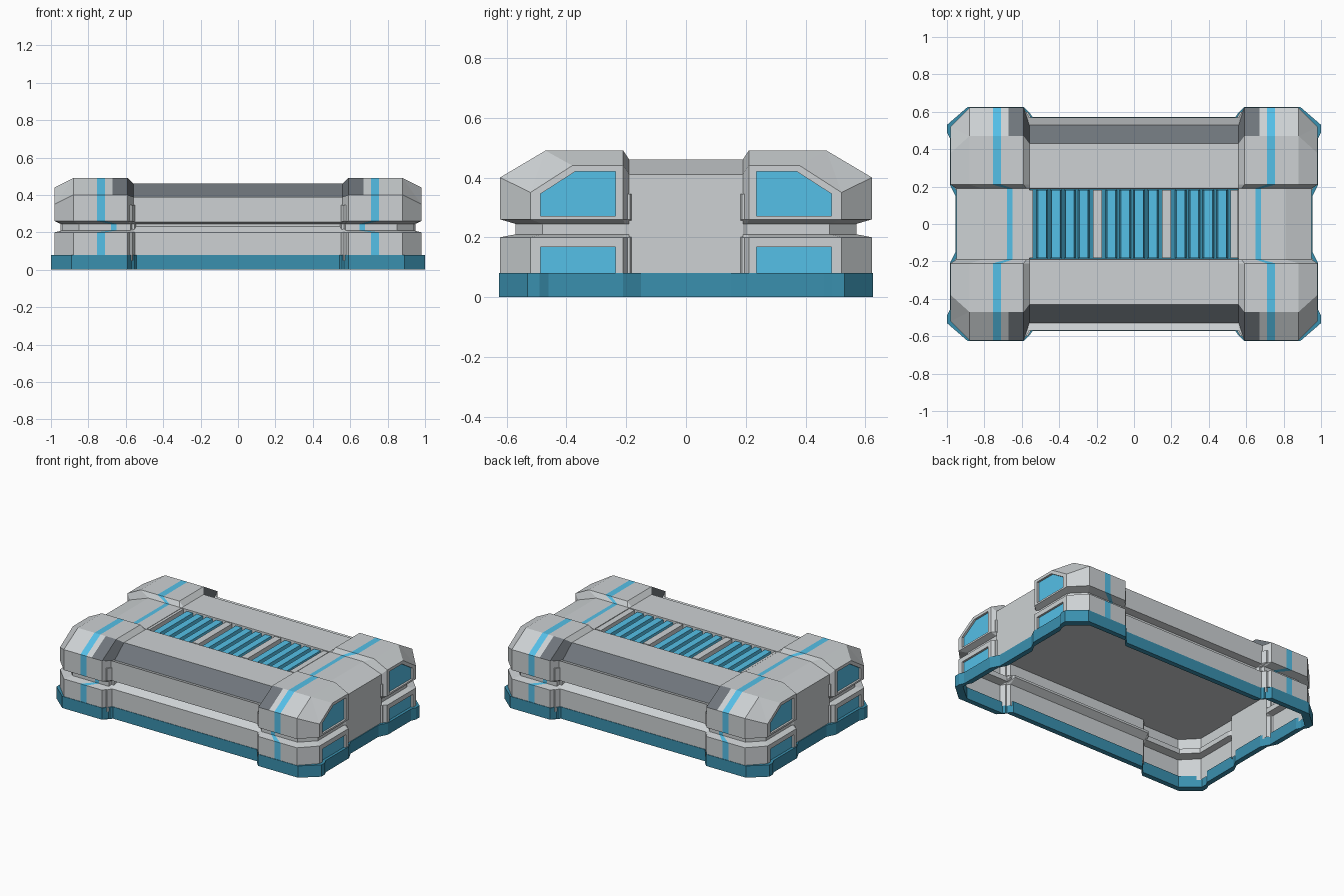
import bpy, bmesh

if "Cube" in bpy.data.objects:
    bpy.data.objects.remove(bpy.data.objects["Cube"])


def material(name, rgb):
    m = bpy.data.materials.new(name)
    m.use_nodes = True
    m.diffuse_color = (*rgb, 1)
    m.node_tree.nodes["Principled BSDF"].inputs["Base Color"].default_value = (*rgb, 1)
    return m


grey = material("light grey", (0.61, 0.64, 0.655))
dark = material("dark grey", (0.16, 0.18, 0.2))
blue = material("bright blue", (0.09, 0.53, 0.81))
teal = material("deep teal", (0.042, 0.28, 0.43))


def make_object(name, bm, mats, mirrored=False):
    mesh = bpy.data.meshes.new(name)
    bm.to_mesh(mesh)
    bm.free()
    for m in mats:
        mesh.materials.append(m)
    ob = bpy.data.objects.new(name, mesh)
    bpy.context.collection.objects.link(ob)
    if mirrored:
        mirror = ob.modifiers.new("Mirror", "MIRROR")
        mirror.use_axis = (True, True, False)
        mirror.merge_threshold = 0.0005


class Builder:
    """Mesh whose faces share corners at equal positions."""

    def __init__(self):
        self.bm = bmesh.new()
        self.verts = {}

    def face(self, points, mat=0):
        ring = list(dict.fromkeys(points))
        if len(ring) < 3:
            return
        for p in ring:
            if p not in self.verts:
                self.verts[p] = self.bm.verts.new(p)
        self.bm.faces.new([self.verts[p] for p in ring]).material_index = mat


# Shell: one quarter, lofted from columns that run up the side and over the top
body = [(.57, .05), (.57, .2), (.525, .23), (.525, .245), (.57, .255), (.57, .39),
        (.53, .378), (.43, .46), (.21, .46), (.19, .46), (0, .46)]
pod = [(.622, .05), (.622, .2), (.57, .21), (.57, .245), (.622, .26), (.622, .4),
       (.622, .4), (.47, .49), (.21, .49), (.19, .46), (0, .46)]
GROOVE, SHOULDER, SADDLE = (2, 3), 6, (9, 10)
# outer x, groove x, saddle x, profile
columns = []
for x, xg, xs, profile in [(0, 0, 0, body), (.56, .56, .56, body),
                           (.59, .575, .575, pod), (.67, .62, .62, pod),
                           (.71, .65, .65, pod), (.755, .68, .68, pod),
                           (.88, .85, .81, pod)]:
    columns.append([(xg if i in GROOVE else xs if i in SADDLE else x, y, z)
                    for i, (y, z) in enumerate(profile)])
corner = columns[-1]
# outer position, groove position, top height, level of the corner column it meets
for out, inner, top, meet in [((.98, .52), (.94, .48), .35, 7),
                              ((.98, .38), (.94, .38), .44, 7),
                              ((.98, .21), (.94, .205), .44, 8),
                              ((.95, .19), (.95, .19), .41, 9),
                              ((.95, 0), (.95, 0), .41, 10)]:
    col = [(*(inner if i in GROOVE else out), pod[i][1]) for i in range(5)]
    columns.append(col + [(*out, top)] * 2 + [corner[meet]])

shell = Builder()
for c, (a, b) in enumerate(zip(columns, columns[1:])):
    for i in range(min(len(a), len(b)) - 1):
        if (c == 0 and i == 9) or (c in (7, 8) and i in (0, 4)):
            continue                      # openings for the vent tray and windows
        mat = 2 if c == 4 else 1 if c < 3 and i == SHOULDER else 0
        shell.face((a[i], a[i + 1], b[i + 1], b[i]), mat)

# Recessed windows on the pod ends: surround, reveal and pane
upper = ([(.21, .26), (.21, .44), (.38, .44), (.52, .35), (.52, .26)],
         [(.235, .272), (.235, .42), (.37, .42), (.487, .345), (.487, .272)])
lower = ([(.21, .05), (.21, .2), (.38, .2), (.52, .2), (.52, .05)],
         [(.235, .065), (.235, .168), (.38, .168), (.487, .168), (.487, .065)])
for edge, frame in (upper, lower):
    rings = [[(x, y, z) for y, z in pts]
             for x, pts in ((.98, edge), (.98, frame), (.966, frame))]
    for r, s in zip(rings, rings[1:]):
        for j in range(5):
            k = (j + 1) % 5
            shell.face((r[k], r[j], s[j], s[k]))
    shell.face(rings[-1][::-1], 2)
make_object("shell", shell.bm, [grey, dark, blue], mirrored=True)

# Liner: plain inner walls and ceiling, seen from underneath
CEILING = .345
liner = Builder()
inside = []
for col in columns:
    pts = [(max(x - .022, 0), max(y - .022, 0), z) for x, y, z in col[:5]]
    inside.append(pts + [(*pts[4][:2], CEILING)])
for a, b in zip(inside, inside[1:]):
    for i in range(5):
        liner.face((a[i], b[i], b[i + 1], a[i + 1]))
liner.face([col[5] for col in inside] + [(0, 0, CEILING)])
make_object("inner_liner", liner.bm, [grey], mirrored=True)

# Base skirt: a thick ring following the plan outline
plan = [(.555, .573), (.59, .625), (.89, .625), (1, .53), (1, .49),
        (.985, .46), (.985, .21), (.955, .15)]


def ring_points(inset):
    q = [(x - inset, y - inset) for x, y in plan]
    right = q + [(x, -y) for x, y in reversed(q)]
    return right + [(-x, y) for x, y in reversed(right)]


bm = bmesh.new()
loops = [[bm.verts.new((x, y, z)) for x, y in ring_points(t)]
         for t, z in ((0, 0), (0, .08), (.035, .08), (.035, 0))]
n = len(loops[0])
for k in range(4):
    a, b = loops[k], loops[(k + 1) % 4]
    for j in range(n):
        bm.faces.new((a[j], b[j], b[(j + 1) % n], a[(j + 1) % n]))
bmesh.ops.recalc_face_normals(bm, faces=bm.faces)
make_object("base_skirt", bm, [teal])

# Vent tray sunk into the top
FLOOR = .405
bm = bmesh.new()
tray = bm.faces.new([bm.verts.new((x, y, .46)) for x, y in
                     ((-.56, -.19), (.56, -.19), (.56, .19), (-.56, .19))])
for drop in (0, .46 - FLOOR):
    bmesh.ops.inset_region(bm, faces=[tray], thickness=.004, use_boundary=True)
    bmesh.ops.translate(bm, verts=tray.verts[:], vec=(0, 0, -drop))
tray.material_index = 1
make_object("vent_tray", bm, [grey, teal])


def bar(name, x, bottom, top, height, mat):
    """Bar along y with a trapezoid section, standing on the tray."""
    bm = bmesh.new()
    bmesh.ops.create_cube(bm, size=1)
    for v in bm.verts:
        w = top if v.co.z > 0 else bottom
        v.co = (x + v.co.x * w, v.co.y * .364, FLOOR + (v.co.z + .5) * height)
    make_object(name, bm, [mat])


# Three groups of four slats, with grey dividers and end fillers
for g in (-1, 0, 1):
    for s in range(4):
        bar("vent_slat", -.01 + g * .37 + (s - 1.5) * .074, .062, .046, .048, blue)
for x, width in ((-.195, .048), (.175, .048), (-.549, .018), (.536, .04)):
    bar("vent_divider", x, width, width, .054, grey)
